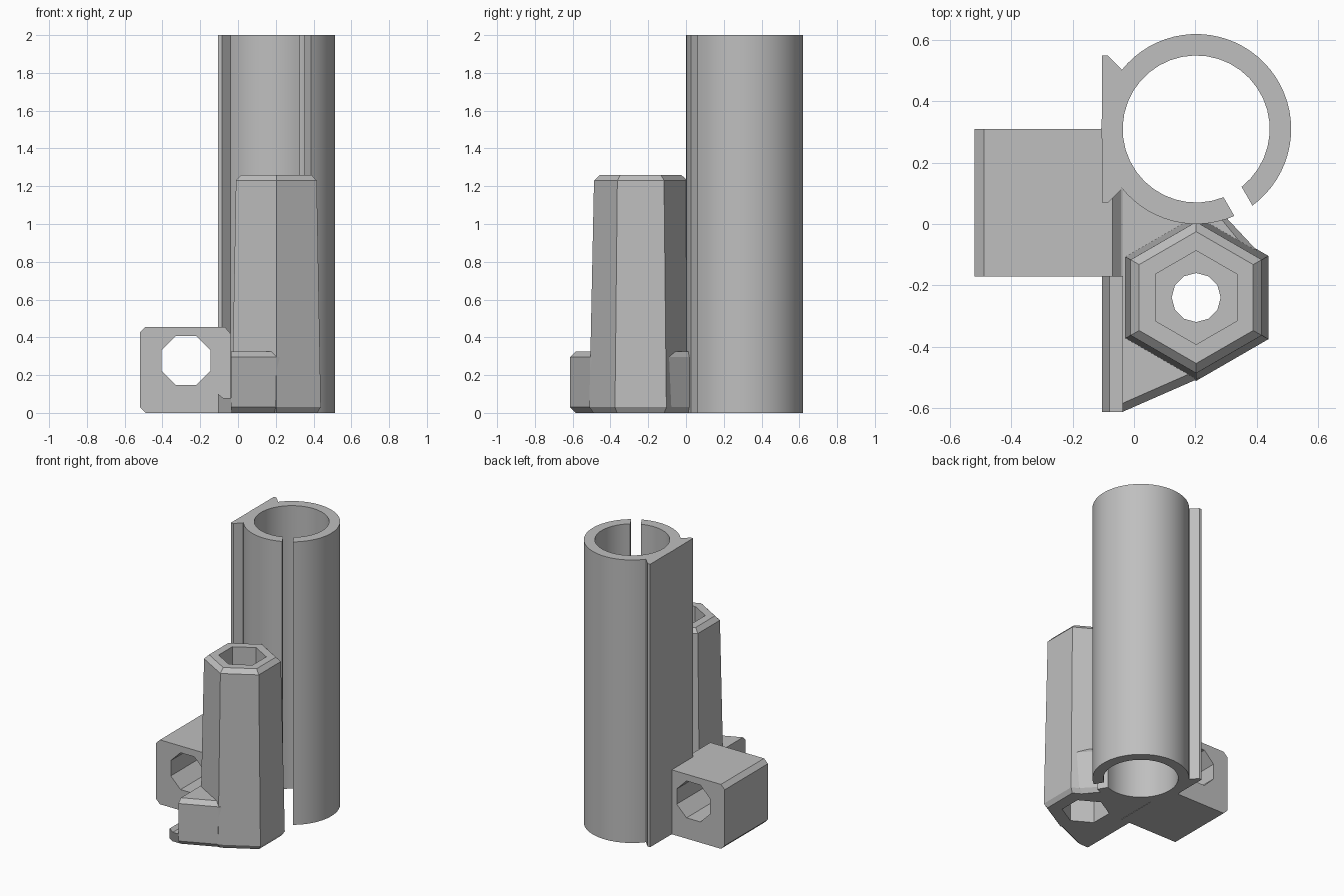
import bpy, bmesh
from math import sin, cos, asin, radians, pi

cube = bpy.data.objects.get("Cube")
if cube:
    bpy.data.objects.remove(cube, do_unlink=True)

grey = bpy.data.materials.new("plain grey")
grey.use_nodes = True
COLOUR = (0.52, 0.52, 0.52, 1)
grey.diffuse_color = COLOUR
grey.node_tree.nodes["Principled BSDF"].inputs["Base Color"].default_value = COLOUR

TUBE = (0.203, 0.31)
TOWER = (0.203, -0.24)


def loft(name, rings):
    """Skin a stack of equal-length closed point rings and cap both ends."""
    bm = bmesh.new()
    loops = [[bm.verts.new(p) for p in ring] for ring in rings]
    n = len(loops[0])
    for a, b in zip(loops, loops[1:]):
        for i in range(n):
            j = (i + 1) % n
            bm.faces.new((a[i], a[j], b[j], b[i]))
    bm.faces.new(loops[0][::-1])
    bm.faces.new(loops[-1])
    bmesh.ops.recalc_face_normals(bm, faces=bm.faces)
    mesh = bpy.data.meshes.new(name)
    bm.to_mesh(mesh)
    bm.free()
    mesh.materials.append(grey)
    obj = bpy.data.objects.new(name, mesh)
    bpy.context.collection.objects.link(obj)
    return obj


def at_z(points, z):
    return [(x, y, z) for x, y in points]


def at_y(points, y):
    return [(x, y, z) for x, z in points]


def polygon(centre, radius, sides, turn=0.0):
    return [(centre[0] + radius * cos(turn + 2 * pi * i / sides),
             centre[1] + radius * sin(turn + 2 * pi * i / sides)) for i in range(sides)]


def hexagon(radius):
    return polygon(TOWER, radius, 6, pi / 2)


def combine(target, other, operation):
    """Apply a boolean and remove the helper object."""
    mod = target.modifiers.new(operation.lower(), 'BOOLEAN')
    mod.operation, mod.object, mod.solver = operation, other, 'EXACT'
    bpy.context.view_layer.objects.active = target
    bpy.ops.object.modifier_apply(modifier=mod.name)
    bpy.data.objects.remove(other, do_unlink=True)


def split_arc(radius, steps):
    """Arc round the tube that leaves a parallel-sided slot open."""
    gap = asin(0.034 / radius)
    start = radians(-60) + gap
    sweep = 2 * pi - 2 * gap
    return [(TUBE[0] + radius * cos(start + sweep * i / steps),
             TUBE[1] + radius * sin(start + sweep * i / steps)) for i in range(steps + 1)]


# Slotted bearing tube
profile = split_arc(0.31, 64) + split_arc(0.24, 36)[::-1]
tube = loft("bearing_tube", [at_z(profile, 0), at_z(profile, 2)])

# Flat backing plate with bevelled edges along the tube
lower = [(-0.04, 0.115), (-0.085, 0.07), (-0.105, 0.07)]
plate = lower + [(x, 2 * TUBE[1] - y) for x, y in reversed(lower)]
loft("side_plate", [at_z(plate, 0), at_z(plate, 2)])

# Side block with an octagonal cross hole
side = [(-0.49, 0), (-0.04, 0), (-0.04, 0.42), (-0.07, 0.455),
        (-0.49, 0.455), (-0.52, 0.425), (-0.52, 0.03)]
block = loft("rod_block", [at_y(side, -0.172), at_y(side, 0.31)])
hole = polygon((-0.275, 0.277), 0.141, 8, pi / 8)
combine(block, loft("block_cutter", [at_y(hole, -0.3), at_y(hole, 0.4)]), 'DIFFERENCE')

# Tapered hexagonal nut tower
tower = loft("nut_tower", [at_z(hexagon(r), z) for r, z in
                           ((0.25, 0), (0.272, 0.03), (0.247, 1.23), (0.215, 1.26))])

# Chamfered foot joining the tower, block and tube
wide = [(-0.037, -0.613), (0.203, -0.508), (0.42, -0.365), (0.425, -0.112),
        (0.30, 0.022), (0.2, 0.03), (-0.037, 0.115)]
narrow = [(-0.037, -0.585), (0.19, -0.485), (0.40, -0.355), (0.40, -0.125),
          (0.28, 0.022), (0.2, 0.03), (-0.037, 0.115)]
foot = loft("foot", [at_z(narrow, 0), at_z(wide, 0.03), at_z(wide, 0.295), at_z(narrow, 0.325)])
combine(tower, foot, 'UNION')

# Nut pockets above and below a drilled web
for radius, sides, low, high in ((0.153, 6, -0.1, 0.27), (0.153, 6, 0.4, 1.4), (0.08, 12, 0.2, 0.5)):
    ring = polygon(TOWER, radius, sides, pi / 2)
    combine(tower, loft("pocket_cutter", [at_z(ring, low), at_z(ring, high)]), 'DIFFERENCE')

# Low lip on the foot, its front edge bevelled underneath
lip = [(-0.105, 0), (-0.037, 0), (-0.037, 0.08), (-0.08, 0.08), (-0.105, 0.1), (-0.105, 0.03)]
front = [(x, -0.613 if z > 0 else -0.585, z) for x, z in lip]
front[1] = (-0.037, -0.585, 0)
loft("foot_lip", [front, at_y(lip, -0.17)])

# Smooth only the round tube walls
bpy.ops.object.select_all(action='DESELECT')
tube.select_set(True)
bpy.context.view_layer.objects.active = tube
bpy.ops.object.shade_smooth_by_angle(angle=radians(30))
